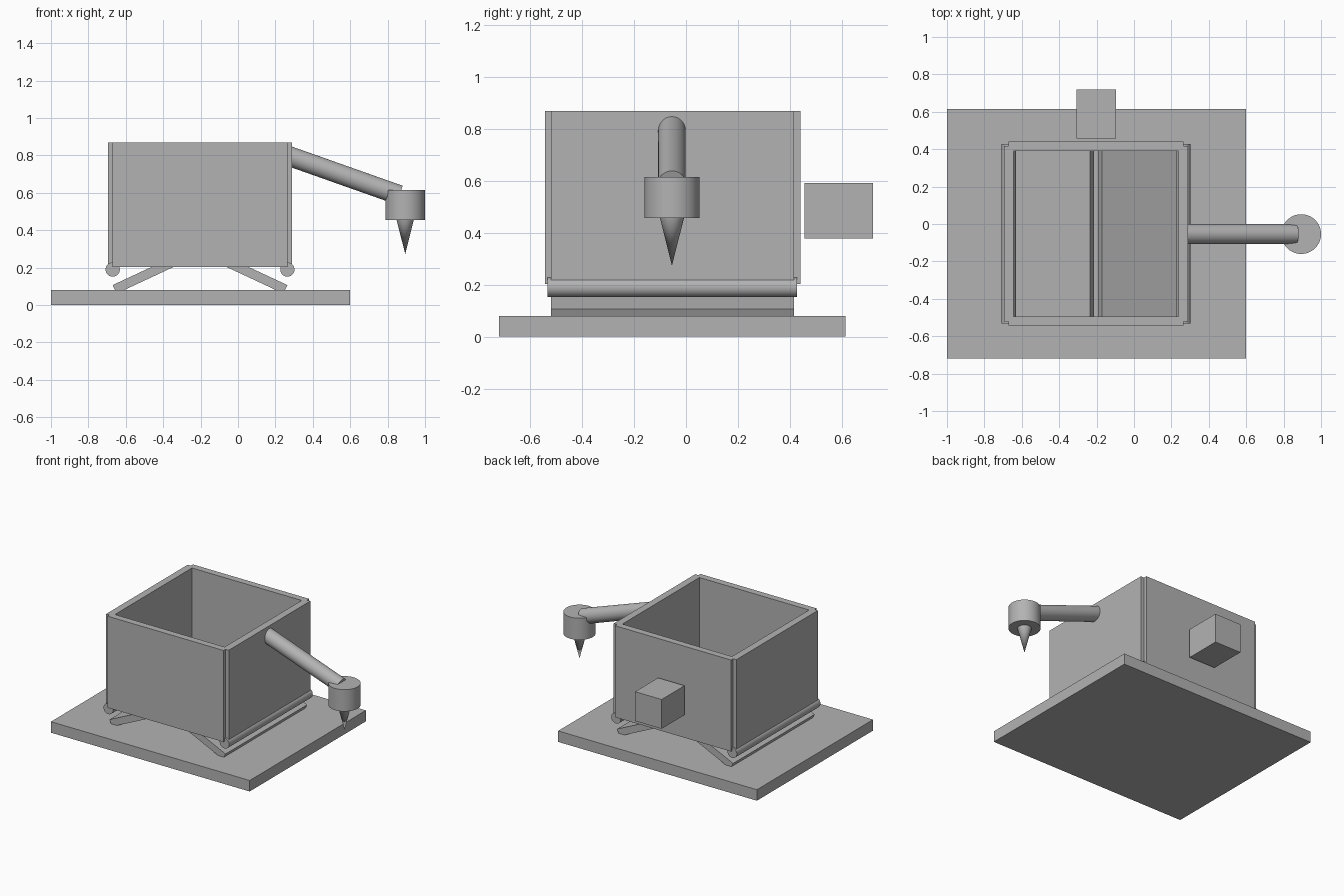
import bpy
import math
from mathutils import Vector

cube = bpy.data.objects.get("Cube")
if cube:
    bpy.data.objects.remove(cube, do_unlink=True)

grey = bpy.data.materials.new("plain_grey")
grey.use_nodes = True
colour = (0.45, 0.45, 0.45, 1)
grey.diffuse_color = colour
grey.node_tree.nodes["Principled BSDF"].inputs["Base Color"].default_value = colour


def finish(name):
    obj = bpy.context.object
    obj.name = name
    obj.data.materials.append(grey)
    return obj


def box(name, x, y, z):
    """Box from (min, max) pairs on each axis."""
    spans = (x, y, z)
    bpy.ops.mesh.primitive_cube_add(size=1, location=[(a + b) / 2 for a, b in spans])
    obj = finish(name)
    obj.scale = [b - a for a, b in spans]
    bpy.ops.object.transform_apply(location=False, rotation=False, scale=True)
    return obj


def rod(name, start, end, r_start, r_end):
    """Round bar or cone between two points."""
    start, end = Vector(start), Vector(end)
    axis = end - start
    bpy.ops.mesh.primitive_cone_add(
        vertices=64, radius1=r_start, radius2=r_end, depth=axis.length,
        location=(start + end) / 2,
        rotation=axis.to_track_quat('Z', 'Y').to_euler())
    obj = finish(name)
    bpy.ops.object.shade_smooth_by_angle(angle=math.radians(35))
    return obj


MID = -0.203          # centre of the bin in x
ARM_Y = -0.054

# Base plate
box("base_plate", (-1, 0.598), (-0.72, 0.614), (0, 0.08))

# Front and back bin walls
for name, y in (("front_wall", (-0.543, -0.494)), ("back_wall", (0.391, 0.44))):
    box(name, (MID - 0.467, MID + 0.467), y, (0.203, 0.868))

# Side walls, hinge bars and sloping floor flaps, mirrored about the bin centre
tilt = math.radians(25)
along = Vector((math.cos(tilt), 0, math.sin(tilt)))
normal = Vector((-math.sin(tilt), 0, math.cos(tilt)))
for side, s in (("right", -1), ("left", 1)):
    box(side + "_wall", sorted((MID + s * 0.441, MID + s * 0.493)),
        (-0.52, 0.416), (0.203, 0.868))
    hinge_x = MID + s * 0.467
    rod(side + "_hinge_bar", (hinge_x, -0.533, 0.19), (hinge_x, 0.427, 0.19), 0.038, 0.038)

    length, thick = 0.48, 0.05
    flap = box(side + "_floor_flap", (-length / 2, length / 2),
               (-0.468, 0.468), (-thick / 2, thick / 2))
    outer_top = Vector((-0.467, 0, 0.107))
    centre = outer_top + along * length / 2 - normal * thick / 2
    flap.location = (MID - s * centre.x, -0.052, centre.z)
    flap.rotation_euler.y = s * tilt

# Arm with nozzle head
rod("arm", (0.272, ARM_Y, 0.797), (0.863, ARM_Y, 0.588), 0.053, 0.053)
rod("nozzle_head", (0.894, ARM_Y, 0.456), (0.894, ARM_Y, 0.614), 0.106, 0.106)
rod("nozzle_tip", (0.894, ARM_Y, 0.456), (0.894, ARM_Y, 0.273), 0.046, 0)

# Control block behind the bin
box("control_block", (-0.308, -0.095), (0.456, 0.72), (0.378, 0.591))
